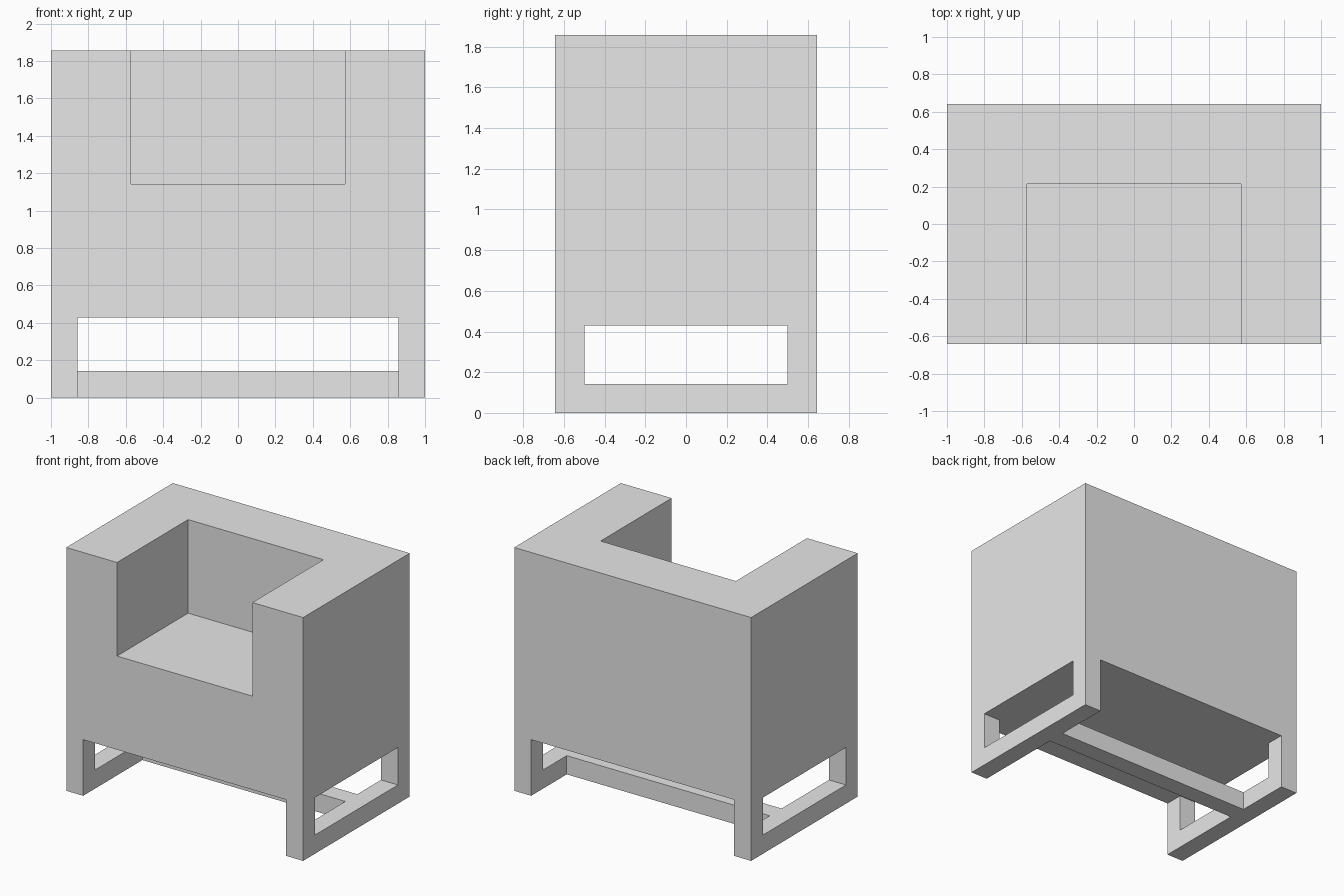
import bpy

if "Cube" in bpy.data.objects:
    bpy.data.objects.remove(bpy.data.objects["Cube"], do_unlink=True)

U = 1 / 7                      # module: every size is a multiple of the rail thickness
W, D, H = 7 * U, 4.5 * U, 13 * U   # half width, half depth, full height
OVER = 0.3                     # cutter overshoot

grey = bpy.data.materials.new("plain grey")
grey.use_nodes = True
grey.diffuse_color = (0.8, 0.8, 0.8, 1)
grey.node_tree.nodes["Principled BSDF"].inputs["Base Color"].default_value = (0.8, 0.8, 0.8, 1)


def box(name, low, high):
    """Axis-aligned box between two corners."""
    bpy.ops.mesh.primitive_cube_add(size=1)
    ob = bpy.context.object
    ob.name = ob.data.name = name
    for v in ob.data.vertices:
        v.co = [lo + (c + 0.5) * (hi - lo) for c, lo, hi in zip(v.co, low, high)]
    ob.data.materials.append(grey)
    return ob


def cut(target, name, low, high):
    """Subtract a box from the target."""
    cutter = box(name, low, high)
    cutter.hide_render = True
    mod = target.modifiers.new(name, 'BOOLEAN')
    mod.operation = 'DIFFERENCE'
    mod.solver = 'EXACT'
    mod.object = cutter
    bpy.context.view_layer.objects.active = target
    bpy.ops.object.modifier_apply(modifier=name)
    bpy.data.objects.remove(cutter, do_unlink=True)


# Armchair block with arms, back, seat and side leg frames
body = box("armchair_body", (-W, -D, 0), (W, D, H))
cut(body, "seat_opening", (-4 * U, -D - OVER, 8 * U), (4 * U, 1.5 * U, H + OVER))
cut(body, "under_seat_gap", (-W + U, -D - OVER, -OVER), (W - U, D + OVER, 3 * U))
cut(body, "side_windows", (-W - OVER, -D + U, U), (W + OVER, D - U, 3 * U))

# Floor stretcher joining the two side frames
box("floor_stretcher", (-W + U, U / 2, 0), (W - U, 1.5 * U, U))
